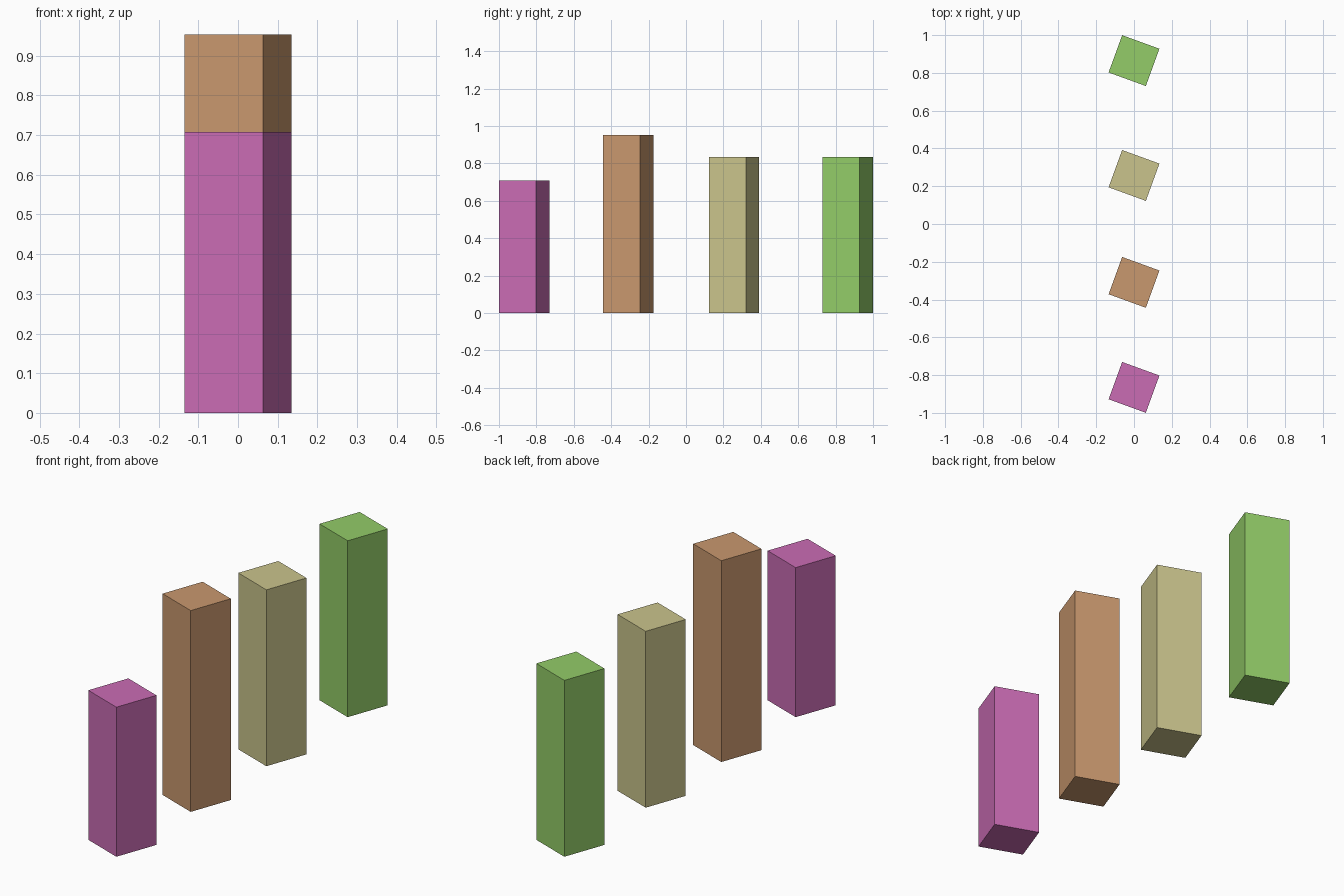
import bpy
from math import radians

if "Cube" in bpy.data.objects:
    bpy.data.objects.remove(bpy.data.objects["Cube"])

WIDTH = 0.21            # side of each square column
TURN = radians(-20)     # all columns share the same twist


def linear(c):
    c /= 255
    return c / 12.92 if c <= 0.04045 else ((c + 0.055) / 1.055) ** 2.4


def column(name, y, height, rgb):
    bpy.ops.mesh.primitive_cube_add(size=1, location=(0, y, height / 2), rotation=(0, 0, TURN))
    ob = bpy.context.object
    ob.name = name
    ob.scale = (WIDTH, WIDTH, height)
    mat = bpy.data.materials.new(name + "_colour")
    mat.diffuse_color = (*[linear(c) for c in rgb], 1)
    mat.use_nodes = True
    mat.node_tree.nodes["Principled BSDF"].inputs["Base Color"].default_value = mat.diffuse_color
    ob.data.materials.append(mat)


# Row of four square columns, front to back
column("pink_column", -0.865, 0.708, (202, 108, 180))
column("orange_column", -0.309, 0.953, (201, 152, 110))
column("khaki_column", 0.257, 0.835, (202, 196, 140))
column("green_column", 0.865, 0.835, (147, 204, 104))
